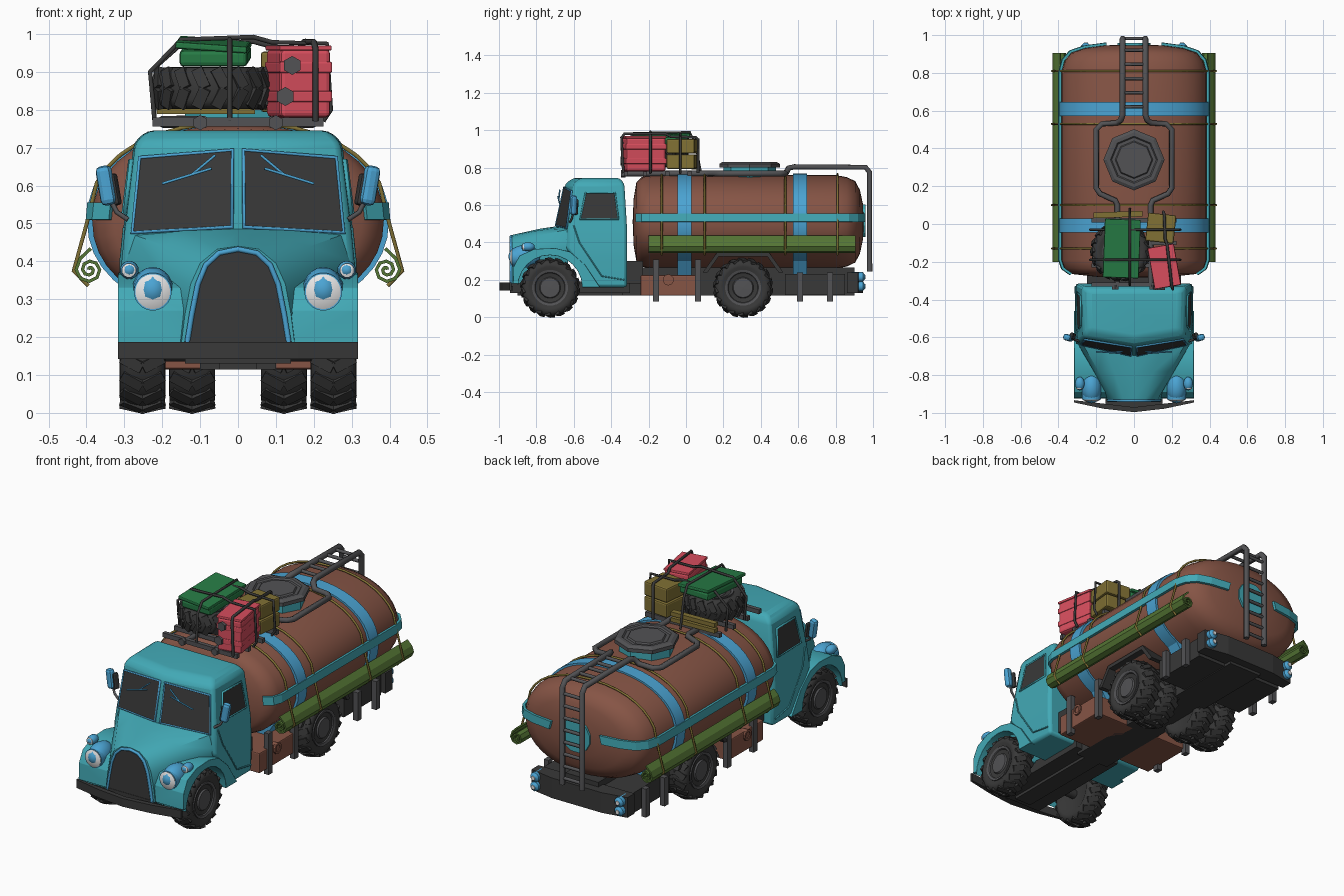
import bpy, bmesh, math
from mathutils import Matrix, Vector, Euler

if "Cube" in bpy.data.objects:
    bpy.data.objects.remove(bpy.data.objects["Cube"])

def mat(name, r, g, b):
    m = bpy.data.materials.new(name)
    m.diffuse_color = (r, g, b, 1)
    m.use_nodes = True
    m.node_tree.nodes["Principled BSDF"].inputs["Base Color"].default_value = m.diffuse_color
    return m

TEAL, BLUE = mat("teal", .055, .40, .47), mat("sky blue", .07, .37, .65)
BROWN, DARK = mat("brown", .24, .09, .06), mat("dark grey", .04, .04, .04)
GREY, WHITE = mat("mid grey", .085, .085, .09), mat("white", .8, .8, .8)
GREEN, MOSS = mat("green", .02, .2, .06), mat("moss green", .09, .18, .035)
OLIVE, RED = mat("olive", .22, .165, .035), mat("red", .68, .075, .11)
SIDES = ((-1, "left"), (1, "right"))

def finish(bm, name, m, smooth=False, bevel=0):
    bmesh.ops.recalc_face_normals(bm, faces=bm.faces)
    me = bpy.data.meshes.new(name)
    bm.to_mesh(me)
    bm.free()
    me.materials.append(m)
    o = bpy.data.objects.new(name, me)
    bpy.context.collection.objects.link(o)
    if bevel:
        b = o.modifiers.new("bevel", 'BEVEL')
        b.width, b.segments, b.limit_method, b.angle_limit = bevel, 2, 'ANGLE', math.radians(25)
    if smooth:
        bpy.ops.object.select_all(action='DESELECT')
        o.select_set(True)
        bpy.context.view_layer.objects.active = o
        bpy.ops.object.shade_smooth_by_angle(angle=math.radians(38))
    return o

def add_loft(bm, rings, caps=True, closed=True):
    vs = [[bm.verts.new(p) for p in r] for r in rings]
    n = len(rings[0])
    for a, b in zip(vs, vs[1:]):
        for i in range(n if closed else n - 1):
            j = (i + 1) % n
            bm.faces.new((a[i], a[j], b[j], b[i]))
    if caps:
        bm.faces.new(vs[0])
        bm.faces.new(vs[-1])

def loft(name, rings, m, smooth=False, bevel=0, caps=True, closed=True):
    bm = bmesh.new()
    add_loft(bm, rings, caps, closed)
    return finish(bm, name, m, smooth, bevel)

def place(axis, u, v, w):
    return {'X': (w, u, v), 'Y': (u, w, v), 'Z': (u, v, w)}[axis]

def prism(name, pts, axis, a, b, m, smooth=False, bevel=0):
    return loft(name, [[place(axis, u, v, w) for u, v in pts] for w in (a, b)], m, smooth, bevel)

def circle(r, n, off=.5):
    return [(r * math.cos(math.tau * (i + off) / n), r * math.sin(math.tau * (i + off) / n)) for i in range(n)]

def lathe(name, c, prof, axis, m, n=24, smooth=True, off=.5):
    rings = [[Vector(c) + Vector(place(axis, u, v, w)) for u, v in circle(max(r, .001), n, off)] for w, r in prof]
    return loft(name, rings, m, smooth)

def box(name, c, size, m, rot=(0, 0, 0), bevel=0):
    bm = bmesh.new()
    bmesh.ops.create_cube(bm, size=1, matrix=Matrix.LocRotScale(Vector(c), Euler([math.radians(a) for a in rot]), Vector(size)))
    return finish(bm, name, m, False, bevel)

def ball(name, c, size, m):
    bm = bmesh.new()
    bmesh.ops.create_uvsphere(bm, u_segments=16, v_segments=10, radius=1, matrix=Matrix.LocRotScale(Vector(c), None, Vector(size)))
    return finish(bm, name, m, True)

def tube(name, pts, r, m, cyclic=False):
    cu = bpy.data.curves.new(name, 'CURVE')
    cu.dimensions, cu.bevel_depth, cu.bevel_resolution, cu.use_fill_caps = '3D', r, 1, True
    sp = cu.splines.new('POLY')
    sp.points.add(len(pts) - 1)
    for p, q in zip(sp.points, pts):
        p.co = (*q, 1)
    sp.use_cyclic_u = cyclic
    cu.materials.append(m)
    o = bpy.data.objects.new(name, cu)
    bpy.context.collection.objects.link(o)
    bpy.ops.object.select_all(action='DESELECT')
    o.select_set(True)
    bpy.context.view_layer.objects.active = o
    bpy.ops.object.convert(target='MESH')

# Cab: plan outlines stacked by height (z, nose y, corner x, corner y, back x, back y)
levels = [(.16, -.49, .305, -.49, .305, -.315), (.30, -.59, .31, -.59, .31, -.315), (.37, -.67, .31, -.64, .31, -.315),
          (.47, -.70, .30, -.63, .305, -.315), (.715, -.645, .27, -.60, .275, -.33), (.745, -.60, .235, -.56, .24, -.355)]
loft("cab", [[(0, m, z), (cx, cy, z), (bx, by, z), (-bx, by, z), (-cx, cy, z)] for z, m, cx, cy, bx, by in levels], TEAL, True, .016)
(z1, m1, cx1, cy1, bx1, by1), (z2, m2, cx2, cy2, bx2, by2) = levels[3:5]
M1, C1, B1 = Vector((0, m1, z1)), Vector((cx1, cy1, z1)), Vector((bx1, by1, z1))
M2, C2, B2 = Vector((0, m2, z2)), Vector((cx2, cy2, z2)), Vector((bx2, by2, z2))

def pane(name, a, b, c, d, uvs, s):
    nrm = (b - a).cross(d - a).normalized()
    pts = [a.lerp(b, u).lerp(d.lerp(c, u), v) for u, v in uvs]
    flip = lambda p: (p.x * s, p.y, p.z)
    loft(name, [[flip(p + nrm * k) for p in pts] for k in (-.003, .006)], DARK)
    tube(name + "_trim", [flip(p + nrm * .004) for p in pts], .006, BLUE if "wind" in name else TEAL, True)

for s, side in SIDES:
    pane(side + "_windscreen", M1, C1, C2, M2, [(.05, .08), (.93, .02), (.94, .83), (.05, .91)], s)
    pane(side + "_door_glass", C1, B1, B2, C2, [(.19, .22), (.86, .22), (.81, .8), (.25, .8)], s)
    tube(side + "_wiper", [(s * .20, -.675, .605), (s * .07, -.685, .645)], .004, BLUE)
    tube(side + "_wiper_arm", [(s * .12, -.68, .63), (s * .06, -.675, .68)], .004, BLUE)
    tube(side + "_door_seam", [(s * .310, -.33, .2), (s * .309, -.45, .22), (s * .309, -.57, .40), (s * .30, -.60, .49)], .004, TEAL)
    # Mirrors: outer shell with the glass facing inwards
    box(side + "_mirror", (s * .348, -.602, .60), (.042, .035, .105), BLUE, (0, s * 10, s * 15), .014)
    box(side + "_mirror_glass", (s * .325, -.594, .59), (.02, .036, .085), DARK, (0, s * 10, s * 15), .008)
    tube(side + "_mirror_arm", [(s * .29, -.62, .51), (s * .32, -.61, .53), (s * .34, -.60, .57)], .007, GREY)
    # Front fenders
    outer = [(-.925, .18), (-.922, .27), (-.89, .33), (-.81, .365), (-.70, .37), (-.62, .35), (-.54, .28), (-.46, .16)]
    arch = [(-.727 + .172 * math.cos(math.pi * k / 12), .16 + .172 * math.sin(math.pi * k / 12)) for k in range(13)]
    prism(side + "_front_fender", outer + arch + [(-.90, .18)], 'X', s * .13, s * .317, TEAL, True, .012)
    # Lamps
    ball(side + "_headlight_shell", (s * .225, -.865, .325), (.054, .085, .06), BLUE)
    lathe(side + "_headlight_rim", (s * .225, -.925, .32), [(.04, .05), (-.004, .05), (-.004, .044)], 'Y', BLUE)
    lathe(side + "_headlight_lens", (s * .225, -.935, .32), [(.03, .046), (.004, .046), (-.004, .03), (-.008, 0)], 'Y', WHITE)
    ball(side + "_side_lamp", (s * .287, -.845, .377), (.025, .036, .024), BLUE)
    lathe(side + "_side_lamp_lens", (s * .288, -.873, .376), [(.02, .019), (0, .019), (-.006, 0)], 'Y', WHITE, 12)

# Bonnet, grille and bumper
front = [(0, .44), (.055, .432), (.10, .395), (.125, .34), (.14, .26), (.15, .18)]
back = [(0, .495), (.16, .487), (.275, .47), (.30, .40), (.29, .34), (.18, .18)]
mirrored = lambda h: h + [(-x, z) for x, z in reversed(h) if x]
mid = [((a + c) / 2, (b + d) / 2 + .006) for (a, b), (c, d) in zip(front, back)]
o = loft("bonnet", [[(x, y, z) for x, z in mirrored(h)] for h, y in ((front, -.93), (mid, -.78), (back, -.63))], TEAL, True)
grille = [(0, .432), (.05, .422), (.085, .39), (.106, .34), (.122, .26), (.135, .18)]
prism("grille", mirrored(grille), 'Y', -.925, -.938, DARK)
tube("grille_trim", [(-x, -.935, z) for x, z in reversed(grille)] + [(x, -.935, z) for x, z in grille[1:]], .008, BLUE)
prism("front_bumper", [(-.317, -.945), (-.16, -.978), (0, -.996), (.16, -.978), (.317, -.945), (.317, -.933), (0, -.97), (-.317, -.933)], 'Z', .142, .187, DARK)
box("bumper_mount", (0, -.95, .155), (.30, .05, .025), DARK)

# Chassis
box("front_chassis", (0, -.62, .16), (.28, .64, .06), DARK)
box("chassis_spine", (0, .28, .19), (.20, 1.24, .15), DARK)
box("chassis_nose", (0, -.6, .14), (.1, .6, .05), DARK)
box("cab_tank_link", (0, -.28, .24), (.5, .1, .12), DARK)
for y, n in ((-.727, "front"), (.305, "rear")):
    lathe(n + "_axle", (0, y, .16), [(-.27, .025), (.27, .025)], 'X', DARK, 10)
box("rear_locker", (0, .69, .175), (.54, .32, .11), DARK)
prism("rear_bumper", [(-.29, .86), (.29, .86), (.29, .92), (.15, .945), (-.15, .945), (-.29, .92)], 'Z', .13, .24, DARK)
for s, side in SIDES:
    box(side + "_side_box", (s * .175, -.09, .17), (.25, .305, .11), BROWN, bevel=.006)
    lathe(side + "_box_cap", (s * .30, -.095, .20), [(-s * .02, .03), (s * .01, .03), (s * .01, .018), (s * .005, .018)], 'X', BROWN, 10, False)
    for y, top in ((-.16, .31), (.065, .31), (.61, .24), (.77, .24)):
        box(side + "_post", (s * .295, y, (.085 + top) / 2), (.028, .033, top - .085), GREY)
    rim = [(.09, .24), (.165, .345), (.445, .345), (.52, .24)]
    prism(side + "_rear_arch", rim + [(y, z - .02) for y, z in ((.495, .26), (.435, .345), (.175, .345), (.115, .26))], 'X', s * .05, s * .315, DARK)
    for z in (.165, .215):
        lathe(side + "_tail_lamp", (s * .255, .915, z), [(-.03, .026), (.03, .026), (.042, .012)], 'Y', BLUE, 10)
        lathe(side + "_tail_lens", (s * .255, .944, z), [(0, .015), (.016, .011)], 'Y', WHITE, 10)

# Wheels: lathed tyre with chevron lugs, plus dished hub
def wheel(name, loc, w=.125, flip=1, spare=False):
    bm = bmesh.new()
    h = w / 2
    half = [(-h + .014, .09), (-h + .002, .112), (-h + .003, .128), (-h + .012, .143), (-h + .026, .15)]
    prof = half + [(-x, r) for x, r in reversed(half)]
    add_loft(bm, [[(x, u, v) for u, v in circle(r, 30)] for x, r in prof])
    for k in range(18):
        for e in (-1, 1):
            m = (Matrix.Rotation(k * math.tau / 18, 4, 'X') @ Matrix.Translation((e * h * .44, 0, .147))
                 @ Matrix.Rotation(e * .22, 4, 'Y') @ Matrix.Rotation(e * .45, 4, 'Z'))
            bmesh.ops.create_cube(bm, size=1, matrix=m @ Matrix.Diagonal((h * .96, .03, .014, 1)))
    parts = [finish(bm, name + "_tyre", DARK, True)]
    prof = [(h - .03, .096), (h - .004, .096), (h - .008, .082), (h - .02, .076), (h - .02, .06), (h - .006, .052), (h - .004, 0)]
    parts.append(lathe(name + "_hub", (0, 0, 0), [(x * flip, r) for x, r in prof], 'X', GREY))
    for o in parts:
        o.location = loc
        if spare:
            o.rotation_euler = (0, -math.pi / 2, 0)

for s, side in SIDES:
    wheel(side + "_front_wheel", (s * .252, -.727, .158), flip=s)
    wheel(side + "_rear_outer_wheel", (s * .252, .305, .158), flip=s)
    wheel(side + "_rear_inner_wheel", (s * .121, .305, .158), flip=s)

# Tank: superellipse sections along y
def sec(a, s=1.0):
    f = lambda t: math.copysign(abs(t) ** (2 / 2.2), t)
    return .385 * s * f(math.cos(a)), .51 + .25 * s * f(math.sin(a))

def ring(y, s):
    return [(x, y, z) for x, z in (sec(math.tau * i / 40, s) for i in range(40))]

dome = [(-.285, .02), (-.28, .5), (-.265, .85), (-.235, .96), (-.19, 1), (.80, 1), (.86, .955), (.905, .87), (.93, .68), (.945, .4), (.953, .02)]
loft("tank", [ring(y, s) for y, s in dome], BROWN, True)
for n, y in (("front", -.008), ("rear", .61)):
    loft(n + "_tank_band", [ring(y + d, s) for d, s in ((-.037, .99), (-.037, 1.035), (.037, 1.035), (.037, .99))], BLUE, True, caps=False)
    prism(n + "_tank_saddle", [(-.29, .36), (-.2, .22), (.2, .22), (.29, .36)], 'Y', y - .037, y + .037, BLUE)
for s, side in SIDES:
    edge = lambda k, z: .385 * k * (1 - min(1, abs(z - .51) / (.25 * k)) ** 2.2) ** (1 / 2.2)
    rows = [[(s * (edge(k, z) + (.010 if y < .9 else .004)), y + (.008 if y > .84 else 0), z) for z in (.51, .555)] for y, k in dome[2:-1]]
    o = loft(side + "_tank_stripe", rows, TEAL, caps=False, closed=False)
    o.modifiers.new("thick", 'SOLIDIFY').thickness = .014
    o.modifiers["thick"].offset = 0
lathe("tank_rear_disc", (0, .935, .515), [(-.03, .09), (.024, .09)], 'Y', TEAL, 12, False)

# Rolled side mats (spiral section) and straps
for s, side in SIDES:
    spiral = [(s * (.392 + (.006 + .0021 * k) * math.cos(k * math.pi / 4)), .378 + (.006 + .0021 * k) * math.sin(k * math.pi / 4)) for k in range(17)]
    spiral += [(s * .42, .41), (s * .392, .437)]
    o = loft(side + "_rolled_mat", [[(x, y, z) for x, z in spiral] for y in (-.2, .905)], MOSS, caps=False, closed=False)
    o.modifiers.new("thick", 'SOLIDIFY').thickness = .009
for y in (-.13, .10, .53, .81):
    low = [(.395, .335), (.434, .375), (.399, .5)]
    arc = [sec(math.radians(a), 1.025) for a in range(20, 161, 10)]
    pts = low + arc + [(-x, z) for x, z in reversed(low)]
    tube("tank_strap", [(x, y, z) for x, z in pts], .006, OLIVE)

# Hatch
lathe("hatch_base", (0, .34, .74), [(0, .14), (.06, .14)], 'Z', TEAL, 8, False, 0)
lathe("hatch_lid", (0, .34, .80), [(0, .162), (.02, .162), (.03, .145), (.03, .125), (.022, .118), (.022, .1), (.03, .094)], 'Z', GREY, 8, False, 0)

# Ladder and roof rails
for s, side in SIDES:
    rail = [(.06, .982, .245), (.06, .982, .775), (.06, .96, .802), (.06, .58, .804), (.07, .55, .798), (.09, .535, .772), (.17, .53, .768),
            (.20, .50, .768), (.20, .19, .768), (.18, .16, .768), (.10, .125, .768), (.088, .10, .768), (.088, -.33, .768)]
    tube(side + "_rail", [(s * x, y, z) for x, y, z in rail], .016, GREY)
    lathe(side + "_rail_cap", (s * .1, -.335, .766), [(-.012, .02), (.012, .02)], 'Y', GREY, 6, False)
for k in range(8):
    tube("ladder_rung", [(-.06, .982, .28 + k * .066), (.06, .982, .28 + k * .066)], .009, GREY)
for k in range(5):
    tube("top_rung", [(-.06, .62 + k * .075, .802), (.06, .62 + k * .075, .802)], .009, GREY)
for y in (-.32, -.22, -.1, .02):
    box("rack_bar", (0, y, .768), (.45, .022, .024), GREY)

# Luggage
wheel("spare", (-.072, -.145, .857), w=.115, spare=True)
box("green_bag", (-.06, -.13, .943), (.18, .29, .045), GREEN, (3, 0, -2), .012)
box("green_bag_flap", (-.065, -.13, .972), (.19, .31, .018), GREEN, (3, 4, -2), .005)
box("red_case", (.16, -.225, .87), (.135, .215, .18), RED, (0, 0, 10), .012)
for z in (.835, .912):
    box("red_case_rib", (.16, -.225, z), (.142, .222, .03), RED, (0, 0, 10), .005)
box("red_case_lid", (.16, -.225, .963), (.14, .22, .014), RED, (0, 0, 10), .004)
for x, z in ((.143, .917), (.125, .835)):
    lathe("red_case_cap", (x, -.338, z), [(-.012, .025), (.02, .025)], 'Y', GREY, 6, False, 0.5)
for z in (.832, .915):
    box("olive_crate", (.142, -.022, z), (.15, .15, .077), OLIVE, (0, 0, -6), .008)
for z in (.80, .832):
    box("olive_plank", (-.085, .05, z), (.26, .03, .022), OLIVE, (0, 0, 2))
tube("rope_long", [(-.022, -.325, .77), (-.022, -.32, .93), (-.022, -.28, .985), (-.022, .02, .99), (-.022, .05, .93), (-.022, .08, .77)], .007, DARK)
for y, h in ((-.19, 0), (-.03, -.012)):
    tube("rope_cross", [(-.22, y, .77), (-.232, y, .90), (-.15, y, .985 + h), (.04, y, .992 + h), (.09, y, .978 + h), (.235, y, .975 + h), (.245, y, .80), (.225, y, .77)], .007, DARK)
tube("rope_case", [(.205, -.335, .77), (.205, -.345, .96), (.20, -.33, .98), (.175, -.11, .98), (.165, -.08, .965), (.16, .05, .962), (.155, .065, .95), (.155, .065, .77)], .008, DARK)
